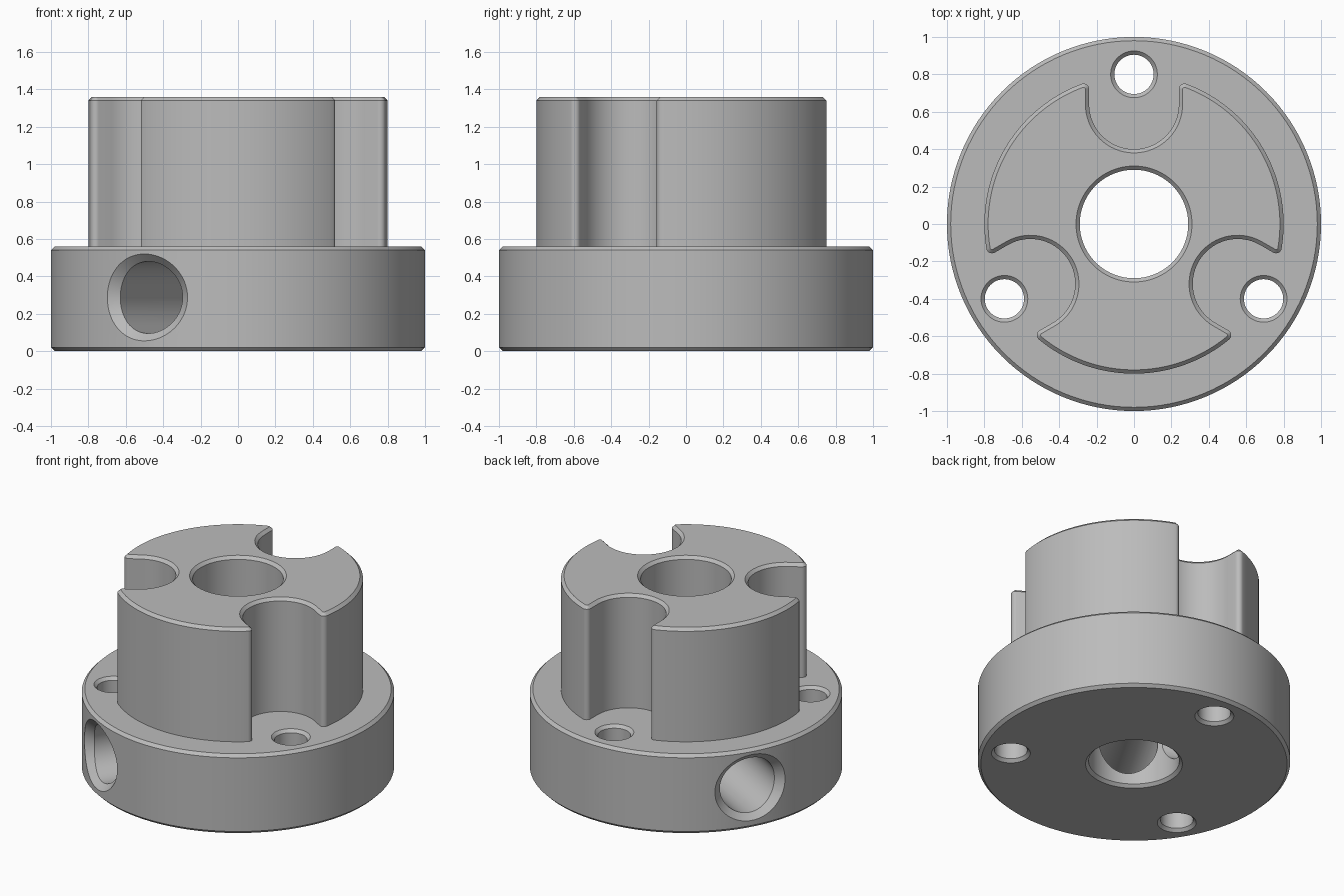
import bpy, bmesh, math
from math import sin, cos, pi, sqrt, radians
from mathutils import Matrix

if "Cube" in bpy.data.objects:
    bpy.data.objects.remove(bpy.data.objects["Cube"])

grey = bpy.data.materials.new("grey_metal")
grey.diffuse_color = (0.5, 0.5, 0.5, 1)
grey.use_nodes = True
grey.node_tree.nodes["Principled BSDF"].inputs["Base Color"].default_value = grey.diffuse_color


def solid(name, rings, turn=0.0):
    """Skin equally long rings of points into a closed solid."""
    bm = bmesh.new()
    loops = [[bm.verts.new(p) for p in ring] for ring in rings]
    n = len(loops[0])
    for a, b in zip(loops, loops[1:]):
        for i in range(n):
            j = (i + 1) % n
            bm.faces.new((a[i], a[j], b[j], b[i]))
    bm.faces.new(loops[0][::-1])
    bm.faces.new(loops[-1])
    bmesh.ops.rotate(bm, verts=bm.verts, matrix=Matrix.Rotation(turn, 3, 'Z'))
    bmesh.ops.recalc_face_normals(bm, faces=bm.faces)
    mesh = bpy.data.meshes.new(name)
    bm.to_mesh(mesh)
    bm.free()
    mesh.materials.append(grey)
    ob = bpy.data.objects.new(name, mesh)
    bpy.context.collection.objects.link(ob)
    return ob


def lathe(name, profile, cx=0.0, cy=0.0, n=96):
    """Turn (radius, z) pairs around a vertical axis."""
    return solid(name, [[(cx + r * cos(2 * pi * i / n), cy + r * sin(2 * pi * i / n), z)
                         for i in range(n)] for r, z in profile])


def combine(target, tool, operation):
    mod = target.modifiers.new(operation.lower(), 'BOOLEAN')
    mod.operation, mod.solver, mod.object = operation, 'EXACT', tool
    bpy.context.view_layer.objects.active = target
    bpy.ops.object.modifier_apply(modifier=mod.name)
    bpy.data.objects.remove(tool)


def arc(cx, cy, r, a0, a1, n):
    return [(cx + r * cos(a0 + (a1 - a0) * i / n), cy + r * sin(a0 + (a1 - a0) * i / n))
            for i in range(n + 1)]


def boss_ring(z, inset):
    """Round outline with three U-shaped notches and rounded corners."""
    big, half, fillet, floor_y = 0.8, 0.24, 0.03, 0.64
    fx = half + fillet
    fy = sqrt((big - fillet) ** 2 - fx ** 2)
    tip = math.atan2(fy, fx)
    f = fillet - inset
    sector = arc(0, floor_y, half + inset, 0, -pi, 32)[::-1]     # notch floor, left to right
    sector += arc(fx, fy, f, pi, tip, 8)                         # right corner
    sector += arc(0, 0, big - inset, tip, pi - tip - 2 * pi / 3, 40)[1:-1]
    left = arc(-fx, fy, f, pi - tip, 0, 8)                       # next notch's left corner
    t = -2 * pi / 3
    sector += [(x * cos(t) - y * sin(t), x * sin(t) + y * cos(t)) for x, y in left]
    ring = []
    for k in range(3):
        t = -k * 2 * pi / 3
        ring += [(x * cos(t) - y * sin(t), x * sin(t) + y * cos(t), z) for x, y in sector]
    return ring


def screw_hole(name, angle, n=64):
    """Radial hole cutter whose chamfer follows the round flange wall."""
    r_in, zc = 0.1925, 0.2875
    rings = [[], [], []]
    for i in range(n):
        c, s = cos(2 * pi * i / n), sin(2 * pi * i / n)
        r_out = 0.2325 + 0.0155 * c * c
        d_in = sqrt(1 - (r_in * c) ** 2) - 0.04 - 0.016 * c * c
        d_out = sqrt(1 - (r_out * c) ** 2)
        r_far, d_far = 2 * r_out - r_in, 2 * d_out - d_in
        for ring, r, d in zip(rings, (r_in, r_in, r_far), (0.05, d_in, d_far)):
            ring.append((d, r * c, zc + r * s))
    # flat outer end beyond the wall
    rings.append([(1.2, y, z) for _, y, z in rings[2]])
    return solid(name, rings, angle)


# flange and notched boss
hub = lathe("flanged_hub", [(0.98, 0), (1, 0.02), (1, 0.54), (0.98, 0.56)], n=128)
boss = solid("boss", [boss_ring(0.4, 0), boss_ring(1.34, 0), boss_ring(1.36, 0.02)])
combine(hub, boss, 'UNION')

# centre bore
combine(hub, lathe("bore", [(0.33, -0.02), (0.29, 0.02), (0.29, 1.34), (0.33, 1.38)]), 'DIFFERENCE')

# mounting holes, one in front of each notch
for a in (90, 210, 330):
    hole = lathe("mounting_hole", [(0.145, -0.02), (0.105, 0.02), (0.105, 0.54), (0.145, 0.58)],
                 0.8 * cos(radians(a)), 0.8 * sin(radians(a)), 48)
    combine(hub, hole, 'DIFFERENCE')

# two radial screw holes
for a in (150, 240):
    combine(hub, screw_hole("screw_hole", radians(a)), 'DIFFERENCE')

bpy.ops.object.select_all(action='DESELECT')
hub.select_set(True)
bpy.context.view_layer.objects.active = hub
bpy.ops.object.shade_smooth_by_angle(angle=radians(25))
